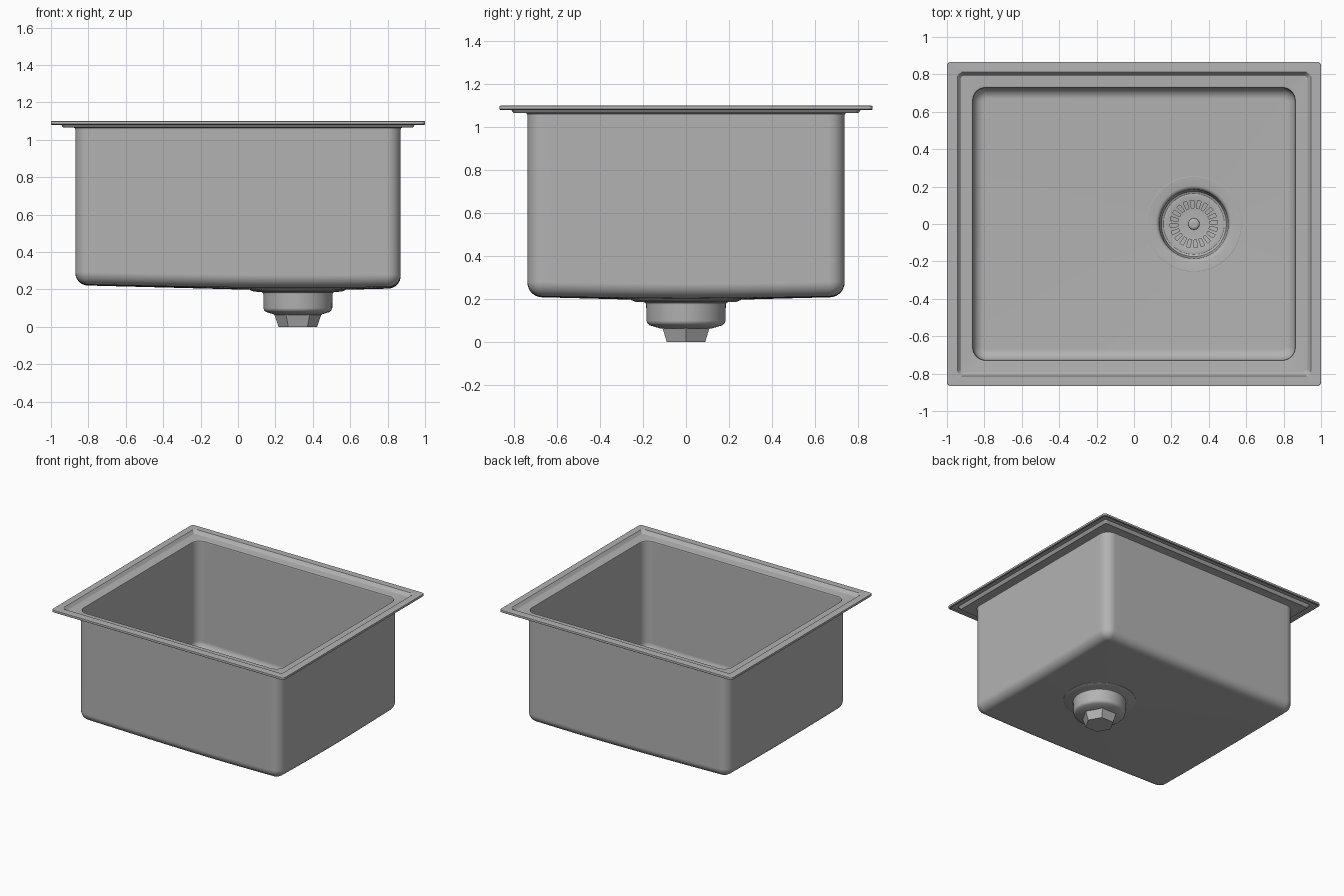
import bpy, bmesh, math
from math import sin, cos, pi, hypot

if "Cube" in bpy.data.objects:
    bpy.data.objects.remove(bpy.data.objects["Cube"], do_unlink=True)

DRAIN_X = 0.32
HX, HY = 1.0, 0.867          # half size of the rim
HOLE = 0.253                 # radius of the drain seat

steel = bpy.data.materials.new("brushed_steel")
steel.use_nodes = True
COLOUR = (0.45, 0.45, 0.45, 1)
steel.diffuse_color = COLOUR
steel.node_tree.nodes["Principled BSDF"].inputs["Base Color"].default_value = COLOUR


def finish(name, bm, angle=35):
    bmesh.ops.recalc_face_normals(bm, faces=bm.faces)
    mesh = bpy.data.meshes.new(name)
    bm.to_mesh(mesh)
    bm.free()
    obj = bpy.data.objects.new(name, mesh)
    bpy.context.collection.objects.link(obj)
    mesh.materials.append(steel)
    bpy.ops.object.select_all(action='DESELECT')
    obj.select_set(True)
    bpy.context.view_layer.objects.active = obj
    bpy.ops.object.shade_smooth_by_angle(angle=math.radians(angle))
    weighted = obj.modifiers.new("weighted_normals", 'WEIGHTED_NORMAL')
    weighted.keep_sharp = True
    return obj


def loft(rings, cap_start=False, cap_end=False):
    """Skin a list of point rings; returns the bmesh and its face bands."""
    bm = bmesh.new()
    loops = [[bm.verts.new(p) for p in ring] for ring in rings]
    bands = []
    for a, b in zip(loops, loops[1:]):
        n = len(a)
        bands.append([bm.faces.new((a[i], a[(i + 1) % n], b[(i + 1) % n], b[i]))
                      for i in range(n)])
    if cap_start:
        bm.faces.new(loops[0])
    if cap_end:
        bm.faces.new(loops[-1])
    return bm, bands


def circle(r, z, n=80):
    return [(DRAIN_X + r * cos(2 * pi * i / n), r * sin(2 * pi * i / n), z)
            for i in range(n)]


def rounded_rect(inset, radius, corner=8, side=24):
    """Outline parallel to the rim, with evenly divided straight sides."""
    cx, cy = HX - inset - radius, HY - inset - radius
    pts = []
    for q, (sx, sy) in enumerate(((1, 1), (-1, 1), (-1, -1), (1, -1))):
        for k in range(corner + 1):
            a = (q + k / corner) * pi / 2
            pts.append((sx * cx + radius * cos(a), sy * cy + radius * sin(a)))
        nx, ny = ((-1, 1), (-1, -1), (1, -1), (1, 1))[q]
        a = (q + 1) * pi / 2
        end = (nx * cx + radius * cos(a), ny * cy + radius * sin(a))
        start = pts[-1]
        for k in range(1, side):
            t = k / side
            pts.append((start[0] + (end[0] - start[0]) * t,
                        start[1] + (end[1] - start[1]) * t))
    return pts


def floor_z(x, y, base):
    """Floor falls gently towards the drain."""
    return base + 0.026 * (hypot(x - DRAIN_X, y) - HOLE)


def bowl_bottom(inset, corner_radius, fillet, base, steps=8):
    """Rings from the drain seat outwards and up to the foot of the wall."""
    rings = []
    for k in range(steps + 1):
        a = pi / 2 * (1 - k / steps)
        d = fillet * (1 - cos(a))
        rings.append([(x, y, floor_z(x, y, base) + fillet * (1 - sin(a)))
                      for x, y in rounded_rect(inset + d, corner_radius - d)])
    seat = []
    for x, y, _ in rings[0]:
        s = HOLE / hypot(x - DRAIN_X, y)
        seat.append((DRAIN_X + (x - DRAIN_X) * s, y * s, base))
    return [seat] + rings


# Bowl and rim: one folded sheet, inside surface, over the rim, outside surface
RIM = [  # inset, corner radius, height
    (.140, .068, 1.062), (.137, .070, 1.071), (.128, .076, 1.075),
    (.077, .016, 1.075), (.072, .018, 1.078), (.059, .022, 1.097),
    (.055, .024, 1.100), (.006, .018, 1.100), (.001, .022, 1.098),
    (.000, .022, 1.094), (.000, .022, 1.083), (.004, .020, 1.080),
    (.012, .018, 1.080), (.012, .018, 1.087), (.050, .022, 1.087),
    (.061, .020, 1.071), (.066, .018, 1.066), (.120, .080, 1.066),
    (.128, .076, 1.062), (.130, .075, 1.054),
]
rings = bowl_bottom(.140, .068, .058, .208)
rings += [[(x, y, z) for x, y in rounded_rect(i, r)] for i, r, z in RIM]
rings += reversed(bowl_bottom(.130, .075, .066, .198))
bm, _ = loft(rings)
finish("sink_bowl", bm)

# Strainer: flange, cup and slotted basket floor
STRAINER = [
    (.255, .200), (.255, .209), (.251, .211), (.205, .206), (.195, .203),
    (.188, .196), (.184, .185), (.180, .125), (.174, .112), (.162, .106),
    (.150, .108), (.127, .104), (.085, .099), (.040, .097),
]
bm, bands = loft([circle(r, z) for r, z in STRAINER], cap_end=True)
slots = [f for i, f in enumerate(bands[11]) if i % 4 < 2]
slot_region = bmesh.ops.extrude_face_region(bm, geom=slots)
bmesh.ops.delete(bm, geom=slots, context='FACES_ONLY')
bmesh.ops.translate(bm, vec=(0, 0, -0.015),
                    verts=[v for v in slot_region["geom"]
                           if isinstance(v, bmesh.types.BMVert)])
finish("drain_strainer", bm)

# Centre knob of the strainer
KNOB = [(.018, .096), (.018, .118), (.030, .122), (.031, .128),
        (.026, .134), (.014, .138)]
bm, _ = loft([circle(r, z, 32) for r, z in KNOB], cap_end=True)
finish("strainer_knob", bm, 50)

# Drain housing under the floor
HOUSING = [
    (.256, .201), (.255, .196), (.235, .188), (.195, .186), (.188, .182),
    (.185, .174), (.184, .100), (.180, .088), (.170, .079), (.150, .073),
    (.120, .064), (.090, .062),
]
bm, _ = loft([circle(r, z) for r, z in HOUSING], cap_end=True)
finish("drain_housing", bm)

# Tapered six-sided tail fitting
bm, _ = loft([circle(.128, .068, 6), circle(.122, .055, 6), circle(.103, 0, 6)],
             cap_start=True, cap_end=True)
finish("drain_tail", bm)
